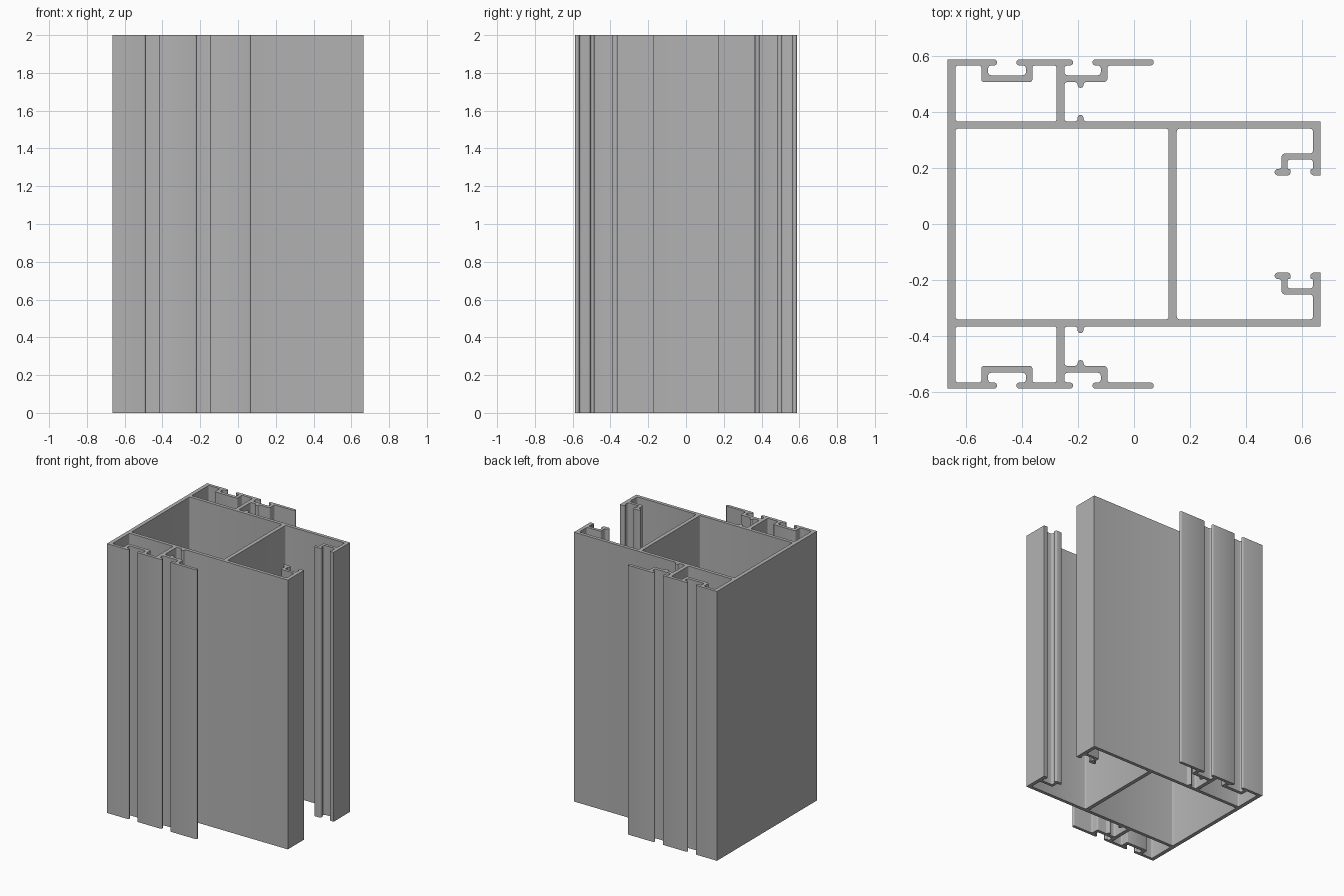
import bpy
import bmesh
from mathutils import Vector

HEIGHT = 2.0
LEFT, RIGHT = -0.665, 0.665      # overall width
TOP, LIP = 0.587, 0.565          # outer flange, upper and lower level
SEAT, BASE = 0.53, 0.506         # clip channel floor, upper and lower level
PLATE, UNDER = 0.365, 0.34       # long side plate, outer and inner level
STEM_L, STEM_R = -0.276, -0.248  # short web carrying the flanges
NUB_L, NUB_R = -0.201, -0.18     # small gasket ribs
FOOT_T, FOOT_B = 0.196, 0.173    # feet of the end hooks


def rectilinear(x, y, moves):
    """Path of alternating moves: to an x, then to a y, and so on."""
    points = [Vector((x, y))]
    for i, value in enumerate(moves):
        x, y = (value, y) if i % 2 == 0 else (x, value)
        points.append(Vector((x, y)))
    return points


def mirrored(points):
    return [Vector((p.x, -p.y)) for p in reversed(points)]


def rounded(points, radius, sharp=()):
    """Round every corner of a closed loop except the sharp ones."""
    result = []
    for i, p in enumerate(points):
        if (round(p.x, 3), round(abs(p.y), 3)) in sharp:
            result.append(p)
            continue
        a, b = points[i - 1] - p, points[(i + 1) % len(points)] - p
        r = min(radius, 0.48 * a.length, 0.48 * b.length)
        u, v = a.normalized() * r, b.normalized() * r
        centre = p + u + v
        steps = [-v, -(u * 0.5 + v * 0.87), -(u * 0.87 + v * 0.5), -u]
        result += [centre + s for s in steps]
    return result


# Outer outline of the back half, clockwise from the corner
half = rectilinear(LEFT, TOP, [
    # corner flange and first clip channel
    -0.488, LIP, -0.52, SEAT, -0.385, LIP, -0.419, TOP,
    # middle flange, second channel and free flange
    -0.217, LIP, STEM_R, SEAT, -0.118, LIP, -0.148, TOP, 0.07, LIP,
    # underside of the second channel with its rib
    -0.095, BASE, NUB_R, 0.485, NUB_L, BASE, STEM_R, PLATE,
    # rib on the plate, then the end leg
    NUB_L, 0.389, NUB_R, PLATE, RIGHT, FOOT_B,
    # end hook
    0.629, FOOT_T, 0.638, 0.23, 0.547, FOOT_T, 0.558, FOOT_B,
    0.501, FOOT_T, 0.526, 0.251, 0.638, UNDER, 0.152])
outline = rounded(half + mirrored(half), 0.011,
                  {(LEFT, TOP), (RIGHT, PLATE), (RIGHT, FOOT_B)})

# Closed chambers
pocket = rectilinear(-0.636, PLATE, [
    -0.636, LIP, -0.544, BASE, -0.362, LIP, STEM_L, PLATE])[1:]
room = rectilinear(-0.636, UNDER, [0.123, -UNDER, -0.636])
loops = [outline] + [rounded(c, 0.009)
                     for c in (pocket, mirrored(pocket), room)]

# Fill the section and extrude it to full height
bm = bmesh.new()
edges = []
for loop in loops:
    verts = [bm.verts.new((p.x, p.y, 0)) for p in loop]
    edges += [bm.edges.new((verts[i - 1], verts[i])) for i in range(len(verts))]
bmesh.ops.triangle_fill(bm, use_beauty=True, use_dissolve=False, edges=edges)
extruded = bmesh.ops.extrude_face_region(
    bm, geom=bm.faces[:], use_keep_orig=True)
bmesh.ops.translate(
    bm, vec=(0, 0, HEIGHT),
    verts=[g for g in extruded["geom"] if isinstance(g, bmesh.types.BMVert)])
bmesh.ops.recalc_face_normals(bm, faces=bm.faces[:])

mesh = bpy.data.meshes.new("extruded_frame_profile")
bm.to_mesh(mesh)
bm.free()

cube = bpy.data.objects.get("Cube")
if cube:
    bpy.data.objects.remove(cube, do_unlink=True)

# Plain grey metal
grey = (0.45, 0.45, 0.45, 1)
metal = bpy.data.materials.new("grey_metal")
metal.use_nodes = True
metal.diffuse_color = grey
for node in metal.node_tree.nodes:
    if node.type == "BSDF_PRINCIPLED":
        node.inputs["Base Color"].default_value = grey
mesh.materials.append(metal)

profile = bpy.data.objects.new("extruded_frame_profile", mesh)
bpy.context.collection.objects.link(profile)
bpy.context.view_layer.objects.active = profile
profile.select_set(True)
bpy.ops.object.shade_smooth_by_angle(angle=0.6)
